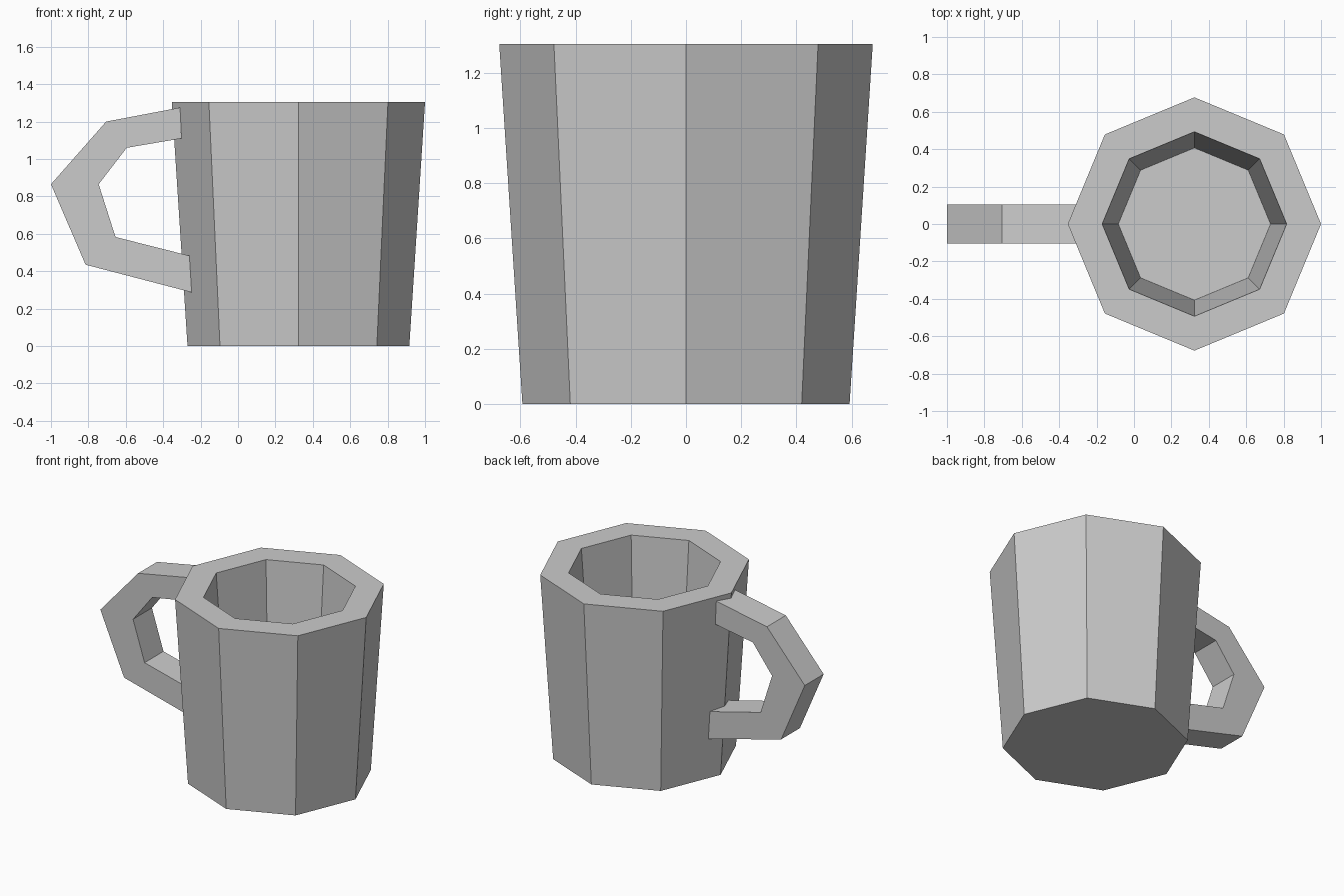
import bpy, bmesh, math

if "Cube" in bpy.data.objects:
    bpy.data.objects.remove(bpy.data.objects["Cube"])


def make_object(name, bm):
    bmesh.ops.recalc_face_normals(bm, faces=bm.faces)
    mesh = bpy.data.meshes.new(name)
    bm.to_mesh(mesh)
    bm.free()
    obj = bpy.data.objects.new(name, mesh)
    bpy.context.collection.objects.link(obj)
    return obj


def loft(name, rings):
    """Join successive closed rings of points with quads and cap both ends."""
    bm = bmesh.new()
    loops = [[bm.verts.new(p) for p in ring] for ring in rings]
    n = len(loops[0])
    for a, b in zip(loops, loops[1:]):
        for i in range(n):
            j = (i + 1) % n
            bm.faces.new((a[i], a[j], b[j], b[i]))
    bm.faces.new(loops[0])
    bm.faces.new(loops[-1])
    return make_object(name, bm)


# Eight-sided tapered cup: outer wall, rim, inner wall and floor
SIDES, CENTRE_X = 8, 0.323


def octagon(radius, z):
    return [(CENTRE_X + radius * math.cos(2 * math.pi * i / SIDES),
             radius * math.sin(2 * math.pi * i / SIDES), z) for i in range(SIDES)]


cup_profile = [(0.593, 0), (0.677, 1.305), (0.493, 1.305), (0.407, 0.15)]
loft("cup", [octagon(r, z) for r, z in cup_profile])

# Angular handle: square bar following (outer x, z, inner x, z) stations
HALF_WIDTH = 0.105
stations = [
    (-0.31, 1.275, -0.302, 1.11),
    (-0.705, 1.20, -0.595, 1.06),
    (-1.00, 0.865, -0.745, 0.865),
    (-0.815, 0.435, -0.655, 0.583),
    (-0.248, 0.287, -0.26, 0.483),
]
w = HALF_WIDTH
loft("handle", [[(xo, -w, zo), (xo, w, zo), (xi, w, zi), (xi, -w, zi)]
                for xo, zo, xi, zi in stations])
